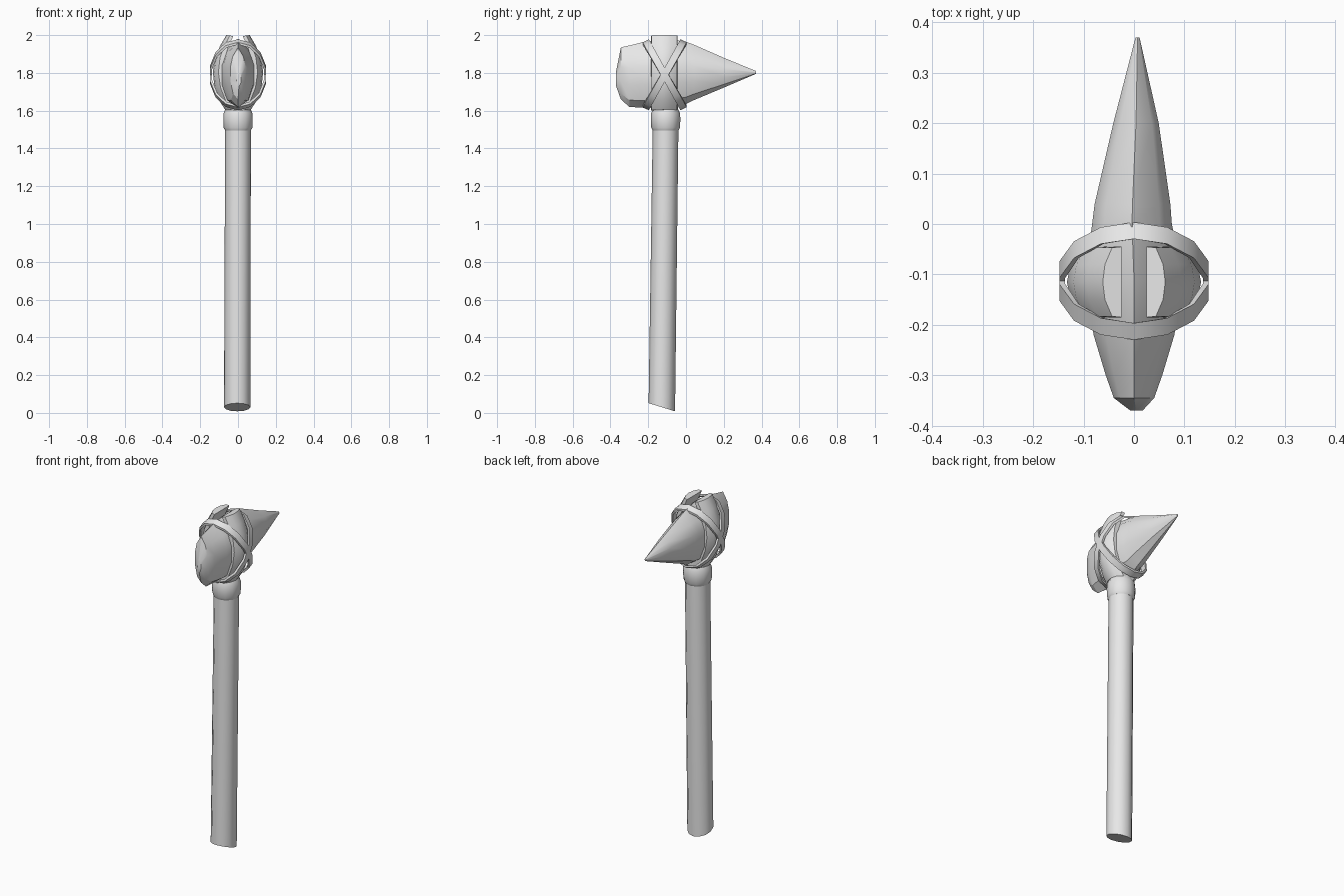
import bpy, bmesh
from math import sin, cos, pi, radians
from mathutils import Vector

cube = bpy.data.objects.get("Cube")
if cube:
    bpy.data.objects.remove(cube, do_unlink=True)

grey = bpy.data.materials.new("plain grey")
grey.use_nodes = True
tone = (0.8, 0.8, 0.8, 1)
grey.diffuse_color = tone
grey.node_tree.nodes["Principled BSDF"].inputs["Base Color"].default_value = tone


def loft(name, rings, closed=False, angle=35):
    """Skin a list of point rings; closed joins the last ring to the first."""
    bm = bmesh.new()
    loops = [[bm.verts.new(p) for p in ring] for ring in rings]
    n = len(loops[0])
    pairs = list(zip(loops, loops[1:]))
    if closed:
        pairs.append((loops[-1], loops[0]))
    else:
        bm.faces.new(loops[0])
        bm.faces.new(loops[-1])
    for a, b in pairs:
        for i in range(n):
            j = (i + 1) % n
            bm.faces.new((a[i], a[j], b[j], b[i]))
    bmesh.ops.recalc_face_normals(bm, faces=bm.faces)
    mesh = bpy.data.meshes.new(name)
    bm.to_mesh(mesh)
    bm.free()
    mesh.materials.append(grey)
    obj = bpy.data.objects.new(name, mesh)
    bpy.context.collection.objects.link(obj)
    bpy.ops.object.select_all(action='DESELECT')
    obj.select_set(True)
    bpy.context.view_layer.objects.active = obj
    bpy.ops.object.shade_smooth_by_angle(angle=radians(angle))
    return obj


def disc(x, y, z, r, slope=0, n=12):
    """Round ring whose height changes with y by the slope."""
    turns = [2 * pi * i / n for i in range(n)]
    return [(x + r * cos(t), y + r * sin(t), z + slope * r * sin(t)) for t in turns]


# Handle with an obliquely cut foot and a slight lean
loft("handle", [disc(-0.004, -0.128, 0.03, 0.07, -0.31),
                disc(0, -0.108, 1.52, 0.068),
                disc(0, -0.108, 1.64, 0.066)])

# Bulging collar below the head
loft("collar", [disc(0, -0.108, z, r) for z, r in
                ((1.495, 0.068), (1.51, 0.076), (1.55, 0.078), (1.585, 0.077), (1.605, 0.068))])

# Stone head: y, half width, bottom, top, sideways shift
stations = [(-0.37, 0.012, 1.73, 1.81, 0.005), (-0.345, 0.04, 1.66, 1.935, 0),
            (-0.30, 0.056, 1.62, 1.945, 0), (-0.22, 0.08, 1.615, 1.965, 0),
            (-0.11, 0.098, 1.62, 1.98, 0), (0, 0.079, 1.635, 1.965, -0.004),
            (0.04, 0.075, 1.655, 1.95, -0.003), (0.2, 0.045, 1.722, 1.88, 0.004),
            (0.37, 0.004, 1.795, 1.81, 0.007)]
half = [(0, 1), (0.7, 0.65), (1, 0.25), (1, -0.3), (0.65, -0.78), (0, -1)]
outline = half + [(-x, z) for x, z in half[-2:0:-1]]
loft("stone_head", [[(s + u * w, y, (lo + hi) / 2 + v * (hi - lo) / 2) for u, v in outline]
                    for y, w, lo, hi, s in stations], angle=28)

# Split top of the handle gripping the head: height, inner x, outer x
levels = [(1.6, 0.0, 0.068), (1.65, 0.03, 0.1), (1.72, 0.06, 0.125), (1.8, 0.075, 0.133),
          (1.88, 0.07, 0.12), (1.94, 0.05, 0.094), (1.995, 0.025, 0.062)]
curve = [(0, -0.07), (0.5, -0.068), (0.88, -0.035), (1, 0.0),
         (0.88, 0.035), (0.5, 0.068), (0, 0.07)]
for side, label in ((1, "left"), (-1, "right")):
    loft(label + "_prong", [[(side * (a + u * (b - a)), v - 0.115, z + 0.005 * u)
                             for u, v in curve] for z, a, b in levels], angle=40)

# Two crossed binding straps
for lean, label in ((1, "forward"), (-1, "backward")):
    across = Vector((0, 0.87, lean * 0.42)) * 0.019
    rings = []
    for i in range(14):
        t = 2 * pi * (i + 0.5) / 14
        rim = Vector((cos(t), 0, sin(t)))
        outer = Vector((0.152 * rim.x, -0.113 - lean * 0.1 * rim.z, 1.79 + 0.18 * rim.z))
        inner = outer - rim * 0.012
        rings.append([outer - across, outer + across, inner + across, inner - across])
    loft(label + "_strap", rings, closed=True, angle=40)
